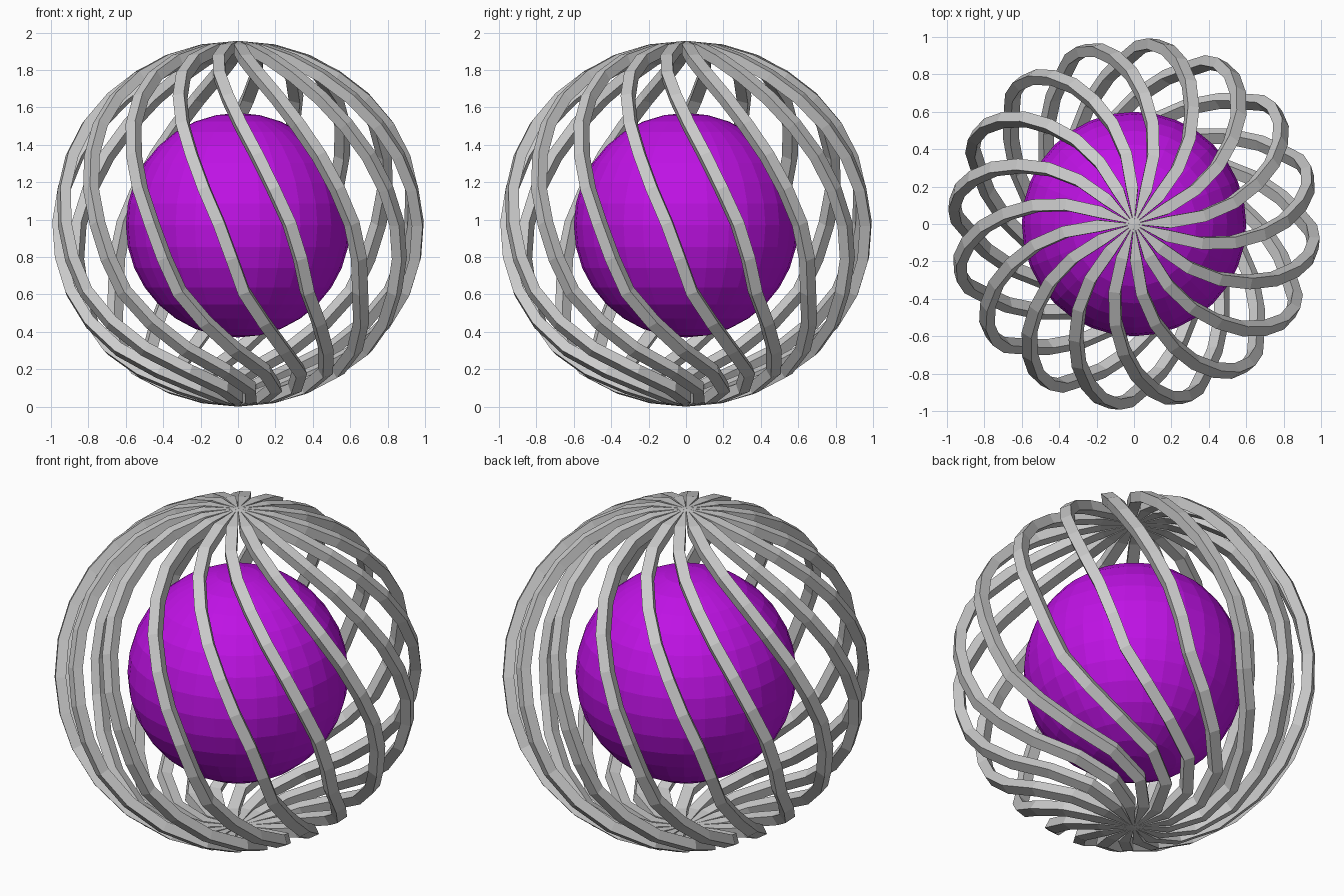
import bpy, bmesh, math
from mathutils import Vector

if "Cube" in bpy.data.objects:
    bpy.data.objects.remove(bpy.data.objects["Cube"])

CENTRE_Z = 0.978
RIBS = 16
STEPS = 16
HALF_WIDTH = 0.031
DEPTH = 0.057
# Twist of a rib in degrees, from the top pole to the bottom pole
TWIST = [-44, -42, -38.5, -33, -27, -21.5, -16, -11, -6, -2, 2, 10, 21, 38, 55, 66, 68]


def direction(k):
    polar = math.pi * k / STEPS
    az = math.radians(TWIST[k] - 90)
    return Vector((math.sin(polar) * math.cos(az),
                   math.sin(polar) * math.sin(az), math.cos(polar)))


def rib_mesh():
    """Square bar swept along a twisted meridian, pointed at both poles."""
    bm = bmesh.new()
    rings = []
    for k in range(STEPS + 1):
        n = direction(k)
        tangent = direction(min(k + 1, STEPS)) - direction(max(k - 1, 0))
        side = n.cross(tangent).normalized()
        half = 0.001 if k in (0, STEPS) else HALF_WIDTH
        ring = []
        for s, inset in ((-1, 0), (1, 0), (1, DEPTH), (-1, DEPTH)):
            p = n * (0.978 - inset) + side * half * s
            ring.append(bm.verts.new((p.x * 1.018, p.y * 1.018, p.z)))
        rings.append(ring)
    for a, b in zip(rings, rings[1:]):
        for i in range(4):
            j = (i + 1) % 4
            bm.faces.new((a[i], a[j], b[j], b[i]))
    bm.faces.new(rings[0])
    bm.faces.new(rings[-1])
    bmesh.ops.recalc_face_normals(bm, faces=bm.faces[:])
    mesh = bpy.data.meshes.new("cage_rib")
    bm.to_mesh(mesh)
    bm.free()
    return mesh


# Cage of twisted ribs
mesh = rib_mesh()
for i in range(RIBS):
    rib = bpy.data.objects.new(f"cage_rib_{i + 1}", mesh)
    rib.location.z = CENTRE_Z
    rib.rotation_euler.z = 2 * math.pi * i / RIBS
    bpy.context.collection.objects.link(rib)

# Inner ball
bpy.ops.mesh.primitive_uv_sphere_add(segments=32, ring_count=16, radius=0.6,
                                     location=(0, 0, 0.97))
ball = bpy.context.object
ball.name = "inner_ball"
purple = bpy.data.materials.new("purple")
purple.diffuse_color = (0.52, 0.006, 0.78, 1)
purple.use_nodes = True
purple.node_tree.nodes["Principled BSDF"].inputs["Base Color"].default_value = purple.diffuse_color
ball.data.materials.append(purple)
